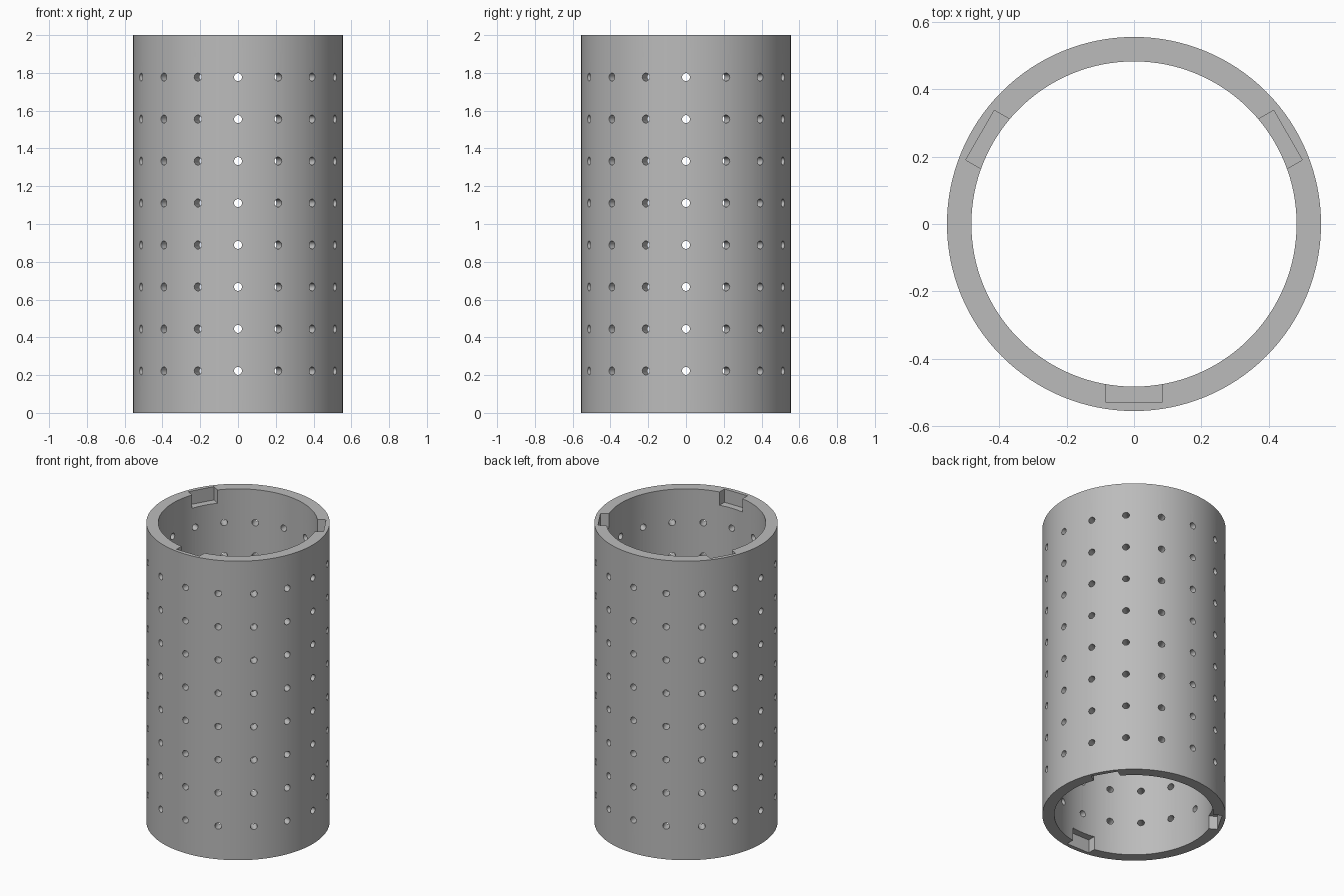
import bpy, bmesh, math
from mathutils import Matrix

cube = bpy.data.objects.get("Cube")
if cube:
    bpy.data.objects.remove(cube, do_unlink=True)

OUTER, INNER, HEIGHT = 0.5555, 0.483, 2.0
SEGMENTS = 128
ROW_STEP = HEIGHT / 9

grey = bpy.data.materials.new("Plain grey")
colour = (0.5, 0.5, 0.5, 1)
grey.diffuse_color = colour
grey.use_nodes = True
grey.node_tree.nodes["Principled BSDF"].inputs["Base Color"].default_value = colour


def make_object(name, bm):
    bmesh.ops.recalc_face_normals(bm, faces=bm.faces)
    mesh = bpy.data.meshes.new(name)
    bm.to_mesh(mesh)
    bm.free()
    mesh.materials.append(grey)
    obj = bpy.data.objects.new(name, mesh)
    bpy.context.collection.objects.link(obj)
    return obj


def spin(degrees):
    return Matrix.Rotation(math.radians(degrees), 4, "Z")


# Tube wall: a closed rectangular profile turned around the axis
bm = bmesh.new()
profile = [(INNER, 0), (OUTER, 0), (OUTER, HEIGHT), (INNER, HEIGHT)]
rings = []
for i in range(SEGMENTS):
    a = math.tau * i / SEGMENTS
    rings.append([bm.verts.new((r * math.cos(a), r * math.sin(a), z)) for r, z in profile])
for i in range(SEGMENTS):
    here, after = rings[i], rings[(i + 1) % SEGMENTS]
    for j in range(4):
        k = (j + 1) % 4
        bm.faces.new((here[j], after[j], after[k], here[k]))
tube = make_object("perforated_tube", bm)

# Radial drill holes: sixteen columns by eight rows
bm = bmesh.new()
lay_down = Matrix.Rotation(math.pi / 2, 4, "Y")
for column in range(16):
    for row in range(1, 9):
        place = spin(column * 22.5) @ Matrix.Translation((0.52, 0, row * ROW_STEP))
        bmesh.ops.create_cone(bm, cap_ends=True, segments=20, radius1=0.021,
                              radius2=0.021, depth=0.2, matrix=place @ lay_down)

# Three locking notches in the inner wall at each end
for angle in (30, 150, 270):
    for z in (0, HEIGHT):
        place = spin(angle) @ Matrix.Translation((0.464, 0, z))
        bmesh.ops.create_cube(bm, size=1, matrix=place @ Matrix.Diagonal((0.128, 0.17, 0.178, 1)))
cutter = make_object("hole_and_notch_cutter", bm)
cutter.hide_render = True

# Cut, then discard the cutter
cut = tube.modifiers.new("Cut", "BOOLEAN")
cut.operation = "DIFFERENCE"
cut.solver = "EXACT"
cut.object = cutter
bpy.ops.object.select_all(action="DESELECT")
tube.select_set(True)
bpy.context.view_layer.objects.active = tube
bpy.ops.object.modifier_apply(modifier=cut.name)
bpy.data.objects.remove(cutter, do_unlink=True)
bpy.ops.object.shade_smooth_by_angle(angle=math.radians(30))
